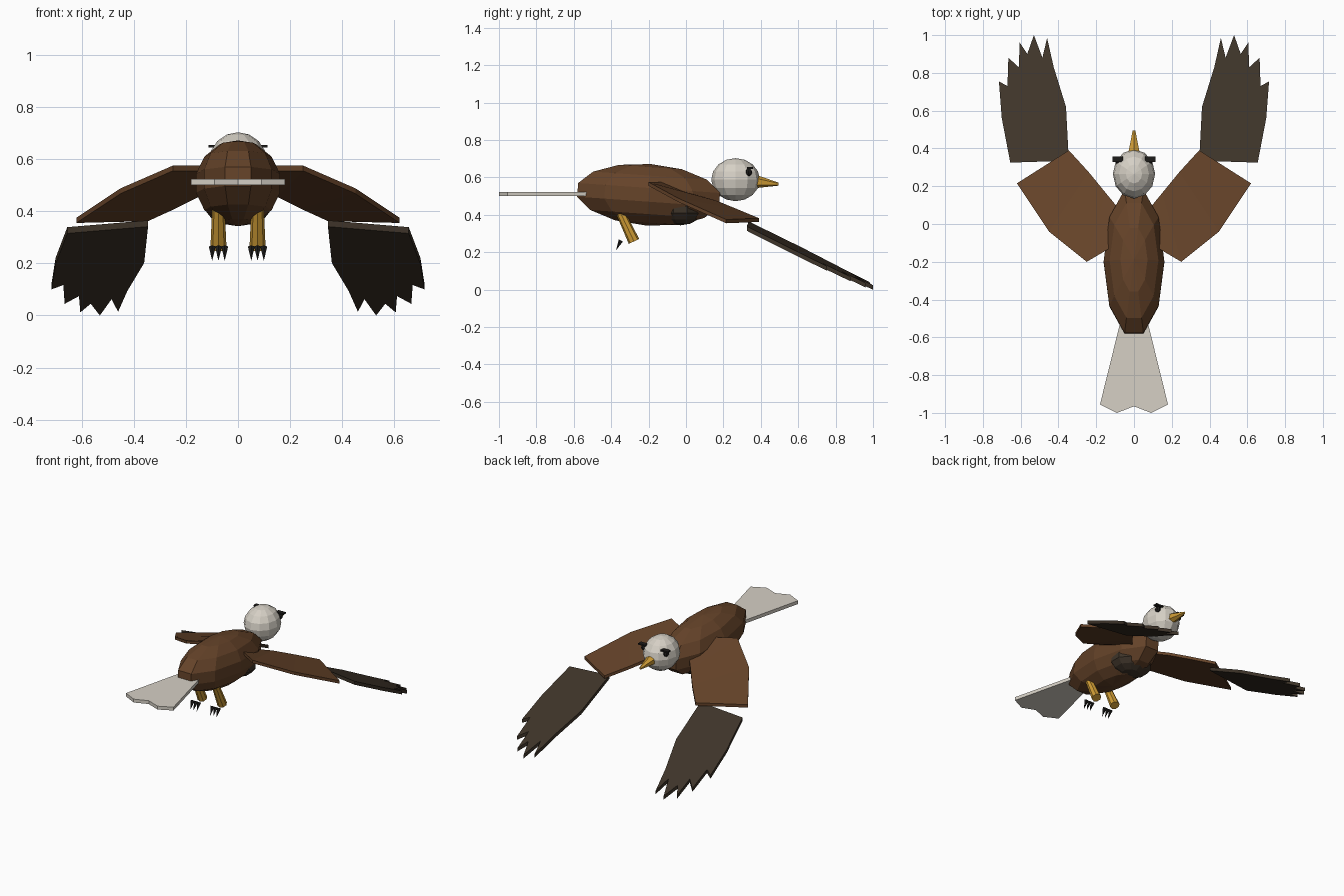
import bpy, bmesh
from mathutils import Vector, Matrix

cube = bpy.data.objects.get("Cube")
if cube:
    bpy.data.objects.remove(cube, do_unlink=True)


def material(name, rgb):
    m = bpy.data.materials.new(name)
    m.use_nodes = True
    m.diffuse_color = (*rgb, 1)
    m.node_tree.nodes["Principled BSDF"].inputs["Base Color"].default_value = (*rgb, 1)
    return m


BROWN = material("brown plumage", (0.13, 0.056, 0.022))
DARK = material("dark feathers", (0.048, 0.034, 0.022))
WHITE = material("off white plumage", (0.67, 0.63, 0.56))
GOLD = material("golden yellow", (0.62, 0.33, 0.035))
BLACK = material("black", (0.012, 0.011, 0.01))


def finish(name, bm, mat):
    bmesh.ops.recalc_face_normals(bm, faces=bm.faces)
    mesh = bpy.data.meshes.new(name)
    bm.to_mesh(mesh)
    bm.free()
    mesh.materials.append(mat)
    ob = bpy.data.objects.new(name, mesh)
    bpy.context.collection.objects.link(ob)
    return ob


def ellipsoid(name, mat, centre, radii, segments, rings, tilt=0, spin=0):
    bm = bmesh.new()
    m = (Matrix.Translation(centre) @ Matrix.Rotation(tilt, 4, 'X')
         @ Matrix.Diagonal((*radii, 1)) @ Matrix.Rotation(spin, 4, 'Z'))
    bmesh.ops.create_uvsphere(bm, u_segments=segments, v_segments=rings, radius=1, matrix=m)
    return finish(name, bm, mat)


def cone(name, mat, start, end, r1, r2, sides):
    a, b = Vector(start), Vector(end)
    turn = (b - a).to_track_quat('Z', 'Y').to_matrix().to_4x4()
    bm = bmesh.new()
    bmesh.ops.create_cone(bm, cap_ends=True, segments=sides, radius1=r1, radius2=r2,
                          depth=(b - a).length, matrix=Matrix.Translation((a + b) / 2) @ turn)
    return finish(name, bm, mat)


def slab(name, mat, points, faces, thickness):
    """Sheet of faces over the points, thickened straight down."""
    bm = bmesh.new()
    verts = [bm.verts.new(p) for p in points]
    top = [bm.faces.new([verts[i] for i in f]) for f in faces]
    grown = bmesh.ops.extrude_face_region(bm, geom=top, use_keep_orig=True)["geom"]
    moved = [g for g in grown if isinstance(g, bmesh.types.BMVert)]
    bmesh.ops.translate(bm, verts=moved, vec=(0, 0, -thickness))
    return finish(name, bm, mat)


# Body, chest patch and head
ellipsoid("body", BROWN, (0, -0.2, 0.507), (0.165, 0.41, 0.165), 10, 7, tilt=-0.07, spin=1.5708)
ellipsoid("chest_patch", DARK, (0, -0.03, 0.427), (0.14, 0.12, 0.083), 10, 7)
ellipsoid("head", WHITE, (0, 0.265, 0.588), (0.112, 0.13, 0.115), 12, 8)
cone("beak", GOLD, (0, 0.37, 0.578), (0, 0.495, 0.564), 0.036, 0.008, 6)

# Tail fan with a scalloped end
tail = [(0.075, -0.53), (0.18, -0.955), (0.09, -1), (0, -0.965),
        (-0.09, -1), (-0.18, -0.955), (-0.075, -0.53)]
slab("tail", WHITE, [(x, y, 0.523) for x, y in tail], [range(len(tail))], 0.023)

# Inner wing: leading and trailing edge points from root to wrist
INNER = [(0.08, 0.08, 0.50), (0.08, -0.1, 0.575),
         (0.15, 0.165, 0.475), (0.25, -0.2, 0.575),
         (0.24, 0.275, 0.43), (0.45, -0.04, 0.488),
         (0.345, 0.39, 0.382), (0.62, 0.215, 0.375)]
STRIP = [(i, i + 1, i + 3, i + 2) for i in (0, 2, 4)]

# Outer wing outline with feather tips
OUTER = [(0.345, 0.335), (0.36, 0.62), (0.425, 0.83), (0.46, 0.985), (0.485, 0.88),
         (0.53, 1), (0.565, 0.9), (0.605, 0.96), (0.61, 0.83), (0.665, 0.88),
         (0.67, 0.73), (0.715, 0.755), (0.70, 0.56), (0.655, 0.325)]


def outer_height(x, y):
    return 0.365 - 0.1 * (x - 0.345) - 0.485 * (y - 0.335)


for side, s in (("left", 1), ("right", -1)):
    slab(side + "_inner_wing", BROWN, [(s * x, y, z) for x, y, z in INNER], STRIP, 0.02)
    slab(side + "_outer_wing", DARK, [(s * x, y, outer_height(x, y)) for x, y in OUTER],
         [range(len(OUTER))], 0.024)

    # Eye and brow
    ellipsoid(side + "_eye", BLACK, (s * 0.084, 0.335, 0.627), (0.018, 0.018, 0.02), 8, 6)
    bm = bmesh.new()
    bmesh.ops.create_cube(bm, size=1, matrix=Matrix.Translation((s * 0.085, 0.342, 0.65))
                          @ Matrix.Diagonal((0.055, 0.03, 0.01, 1)))
    finish(side + "_brow", bm, BLACK)

    # Leg and claws
    cone(side + "_leg", GOLD, (s * 0.075, -0.35, 0.41), (s * 0.075, -0.278, 0.258),
         0.024, 0.031, 8)
    for i in (-1, 0, 1):
        x = s * 0.075 + i * 0.024
        cone(f"{side}_claw_{i + 2}", BLACK, (x, -0.347, 0.263), (x, -0.374, 0.21),
             0.014, 0, 5)
